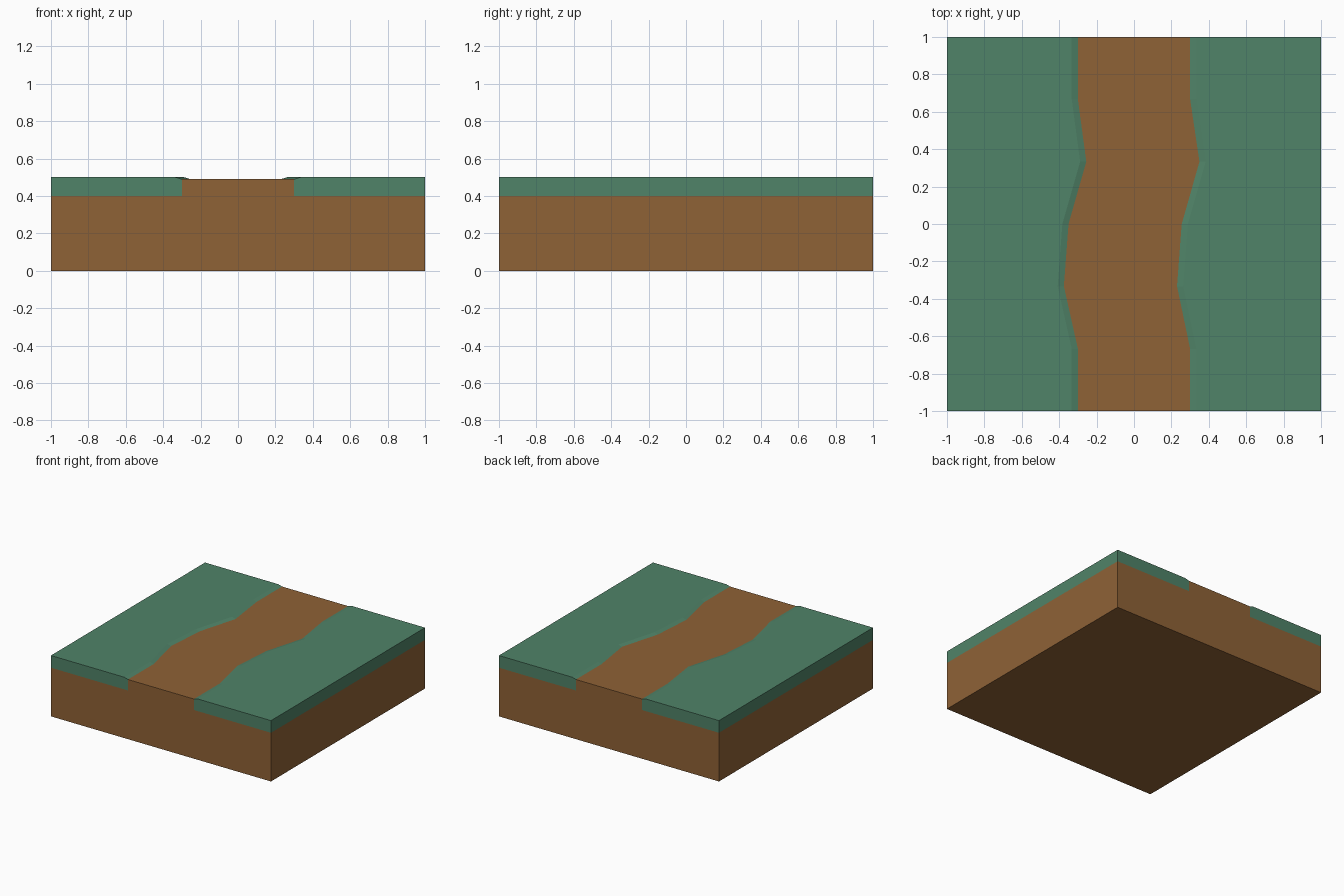
import bpy, bmesh

if "Cube" in bpy.data.objects:
    bpy.data.objects.remove(bpy.data.objects["Cube"])

def srgb(r, g, b):
    f = lambda c: c / 12.92 if c <= 0.04045 else ((c + 0.055) / 1.055) ** 2.4
    return (f(r / 255), f(g / 255), f(b / 255), 1)

def material(name, rgb):
    m = bpy.data.materials.new(name)
    m.diffuse_color = srgb(*rgb)
    m.use_nodes = True
    m.node_tree.nodes["Principled BSDF"].inputs["Base Color"].default_value = m.diffuse_color
    return m

GRASS = material("grass_green", (80, 131, 104))
DIRT = material("dirt_brown", (143, 98, 54))

SOIL_TOP, PATH_TOP, TOP, BANK = 0.40, 0.49, 0.50, 0.033
# winding path: y, left edge x, right edge x
ROWS = [(-1, -.30, .30), (-.667, -.30, .30), (-.333, -.375, .23), (0, -.35, .255),
        (.333, -.255, .35), (.667, -.30, .30), (1, -.30, .30)]

def loft(name, rows, profile, cap_extra, mat):
    """Sweep an open profile (clockwise from the front) along y and cap both ends."""
    bm = bmesh.new()
    rings = [[bm.verts.new((x, r[0], z)) for x, z in profile(r)] for r in rows]
    for a, b in zip(rings, rings[1:]):
        for i in range(len(a) - 1):
            bm.faces.new((a[i], a[i + 1], b[i + 1], b[i]))
    for row, ring, front in ((rows[0], rings[0], True), (rows[-1], rings[-1], False)):
        loop = ring + [bm.verts.new((x, row[0], z)) for x, z in cap_extra(row)]
        bm.faces.new(loop[::-1] if front else loop)
    me = bpy.data.meshes.new(name)
    bm.to_mesh(me)
    bm.free()
    me.materials.append(mat)
    bpy.context.collection.objects.link(bpy.data.objects.new(name, me))

# soil block
loft("soil_block", [ROWS[0], ROWS[-1]],
     lambda r: [(1, SOIL_TOP), (1, 0), (-1, 0), (-1, SOIL_TOP)], lambda r: [], DIRT)
# sunken path
loft("dirt_path", ROWS, lambda r: [(r[1], PATH_TOP), (r[2], PATH_TOP)],
     lambda r: [(r[2], SOIL_TOP), (r[1], SOIL_TOP)], DIRT)
# grass slabs with sloping banks
loft("grass_left", ROWS,
     lambda r: [(-1, SOIL_TOP), (-1, TOP), (r[1] - BANK, TOP), (r[1], PATH_TOP)],
     lambda r: [(r[1], SOIL_TOP)], GRASS)
loft("grass_right", ROWS,
     lambda r: [(r[2], PATH_TOP), (r[2] + BANK, TOP), (1, TOP), (1, SOIL_TOP)],
     lambda r: [(r[2], SOIL_TOP)], GRASS)
